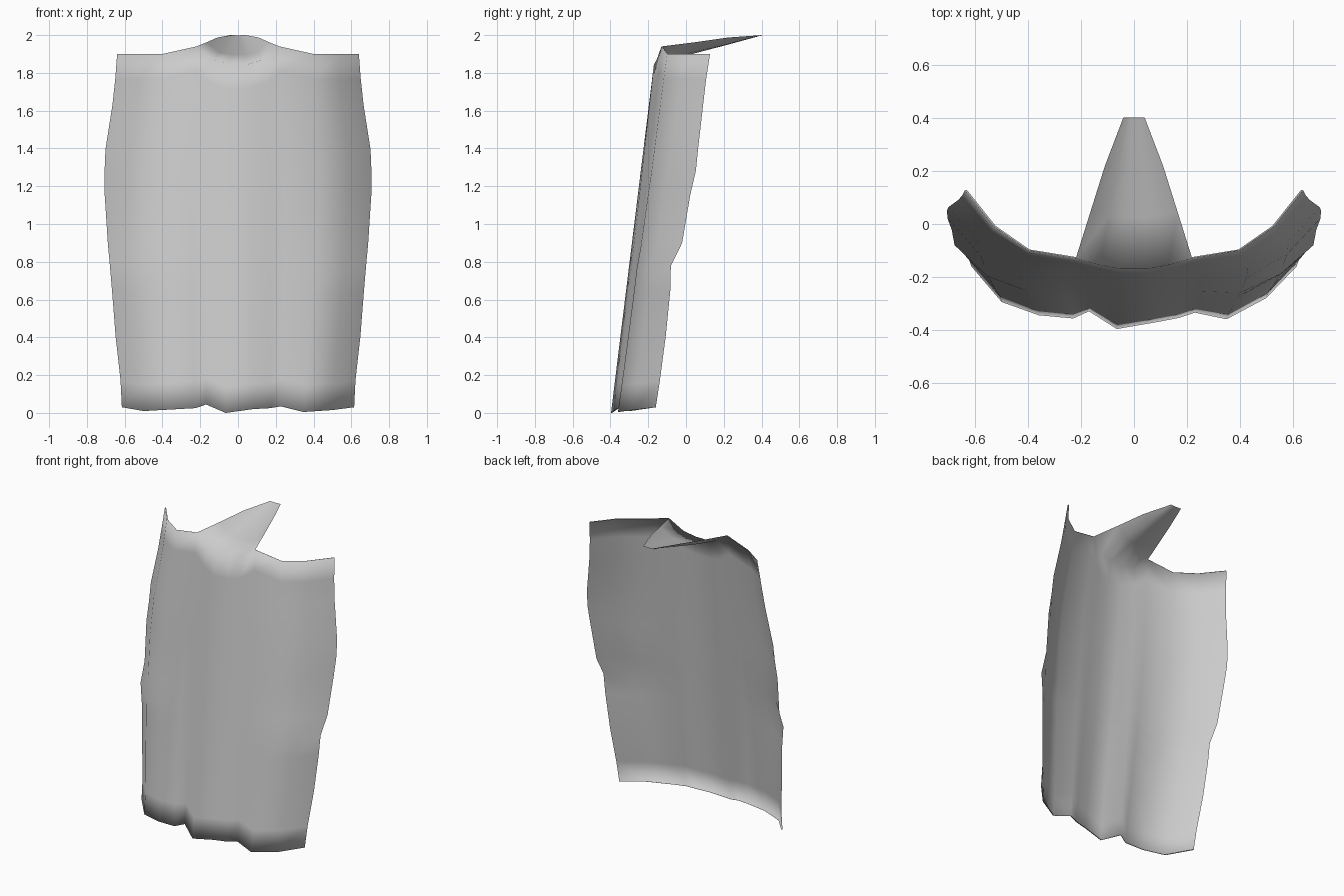
import bpy, bmesh

if "Cube" in bpy.data.objects:
    bpy.data.objects.remove(bpy.data.objects["Cube"])

# Matching columns of the wavy bottom hem and the smooth neckline
bottom = [(-.615, -.16, .03), (-.5, -.295, .01), (-.36, -.345, .018), (-.23, -.357, .025),
          (-.17, -.33, .045), (-.065, -.397, 0), (.08, -.372, .02), (.17, -.355, .025),
          (.23, -.335, .035), (.35, -.36, .005), (.5, -.28, .015), (.615, -.16, .03)]
half_top = [(.64, .127, 1.9), (.53, -.01, 1.9), (.4, -.1, 1.9),
            (.22, -.13, 1.94), (.13, -.155, 1.87), (.05, -.17, 1.845)]


def mirrored(half):
    return [(-x, y, z) for x, y, z in half] + half[::-1]


top = mirrored(half_top)
# Row heights (0 to 1), sideways bulge, and depth shift of the outer edges
rows = [(0, 1, 0), (.075, 1.008, 0), (.2, 1.045, -.005), (.33, 1.07, -.018), (.40, 1.085, -.035),
        (.465, 1.10, .006), (.6, 1.12, .01), (.67, 1.118, .02), (.73, 1.108, .014),
        (.855, 1.045, .005), (.93, 1.018, 0), (1, 1, 0)]

bm = bmesh.new()


def add_row(points):
    return [bm.verts.new(p) for p in points]


def bridge(lower, upper):
    for i in range(len(lower) - 1):
        bm.faces.new((lower[i], lower[i + 1], upper[i + 1], upper[i]))


# Curved cloth panel
grid = []
for t, bulge, shift in rows:
    pts = []
    for a, b in zip(bottom, top):
        x, y, z = (p + (q - p) * t for p, q in zip(a, b))
        pts.append((x * bulge, y + shift * min(1, abs(x) / .62) ** 4, z))
    grid.append(add_row(pts))
for lower, upper in zip(grid, grid[1:]):
    bridge(lower, upper)


# Narrow turned hems along the bottom and the two shoulder edges
def hem(verts):
    return add_row([(v.co.x * .987, v.co.y + .006 * (1 - abs(v.co.x)), v.co.z) for v in verts])


bridge(hem(grid[0]), grid[0])
for part in (grid[-1][:4], grid[-1][8:]):
    bridge(part, hem(part))

# Channelled tongue folding back from the neckline
tongue = [grid[-1][3:9]]
for half in ([(.165, .045, 1.962), (.095, .03, 1.907), (.035, .025, 1.898)],
             [(.11, .22, 1.987), (.06, .22, 1.952), (.02, .22, 1.949)],
             [(.04, .403, 2.0), (.025, .403, 2.0), (.01, .403, 1.999)]):
    tongue.append(add_row(mirrored(half)))
for lower, upper in zip(tongue, tongue[1:]):
    bridge(lower, upper)

mesh = bpy.data.meshes.new("cloth_panel")
bm.to_mesh(mesh)
bm.free()
mesh.shade_smooth()
panel = bpy.data.objects.new("cloth_panel", mesh)
bpy.context.collection.objects.link(panel)

grey = bpy.data.materials.new("light grey cloth")
grey.diffuse_color = (.6, .6, .6, 1)
grey.use_nodes = True
grey.node_tree.nodes["Principled BSDF"].inputs["Base Color"].default_value = grey.diffuse_color
mesh.materials.append(grey)
